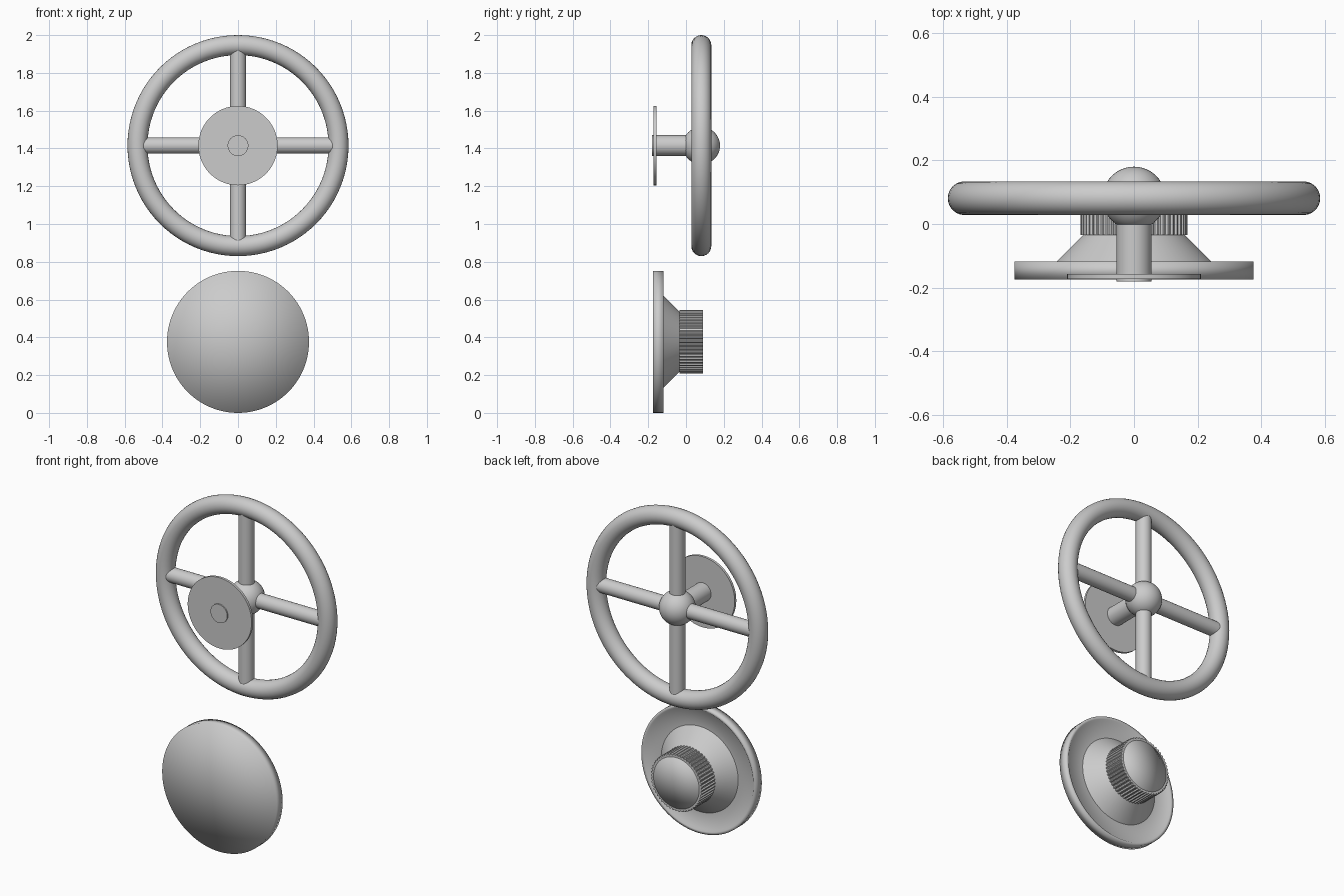
import bpy, bmesh, math
from mathutils import Vector

if "Cube" in bpy.data.objects:
    bpy.data.objects.remove(bpy.data.objects["Cube"])

WHEEL = Vector((0, 0.081, 1.415))
DIAL_Z = 0.376


def finish(name, bm, angle=35):
    bmesh.ops.recalc_face_normals(bm, faces=bm.faces)
    mesh = bpy.data.meshes.new(name)
    bm.to_mesh(mesh)
    bm.free()
    obj = bpy.data.objects.new(name, mesh)
    bpy.context.collection.objects.link(obj)
    bpy.ops.object.select_all(action='DESELECT')
    obj.select_set(True)
    bpy.context.view_layer.objects.active = obj
    bpy.ops.object.shade_smooth_by_angle(angle=math.radians(angle))
    return obj


def lathe(name, profile, z, sides=64, angle=35, flute=None):
    """Revolve (radius, y) points round the y axis; flute(i) scales each radius."""
    bm = bmesh.new()
    rings = []
    for r, y in profile:
        if r == 0:
            rings.append([bm.verts.new((0, y, z))] * sides)
            continue
        ring = []
        for i in range(sides):
            a = math.tau * i / sides
            k = r * (flute(i) if flute else 1)
            ring.append(bm.verts.new((k * math.cos(a), y, z + k * math.sin(a))))
        rings.append(ring)
    for lo, hi in zip(rings, rings[1:]):
        for i in range(sides):
            j = (i + 1) % sides
            bm.faces.new(dict.fromkeys((lo[i], lo[j], hi[j], hi[i])))
    return finish(name, bm, angle)


def rod(name, start, end, radius):
    start, end = Vector(start), Vector(end)
    axis = end - start
    bm = bmesh.new()
    bmesh.ops.create_cone(bm, cap_ends=True, segments=32, radius1=radius,
                          radius2=radius, depth=axis.length)
    bm.transform(axis.to_track_quat('Z', 'Y').to_matrix().to_4x4())
    bmesh.ops.translate(bm, verts=bm.verts, vec=(start + end) / 2)
    return finish(name, bm)


# Round wheel rim
bpy.ops.mesh.primitive_torus_add(major_segments=96, minor_segments=24,
                                 major_radius=0.532, minor_radius=0.053,
                                 location=WHEEL, rotation=(math.pi / 2, 0, 0))
rim = bpy.context.object
rim.name = "wheel_rim"
bpy.ops.object.shade_smooth()

# Crossed spokes buried in the rim
for label, d in (("horizontal", Vector((0.525, 0, 0))), ("vertical", Vector((0, 0, 0.525)))):
    rod(label + "_spoke", WHEEL - d, WHEEL + d, 0.043)

# Ball hub, shaft and thin washer plate
bpy.ops.mesh.primitive_uv_sphere_add(segments=48, ring_count=24, radius=0.099, location=WHEEL)
bpy.context.object.name = "wheel_hub"
bpy.ops.object.shade_smooth()
rod("wheel_shaft", (0, -0.18, WHEEL.z), WHEEL, 0.055)
lathe("shaft_plate", [(0, -0.172), (0.21, -0.172), (0.21, -0.157), (0, -0.157)], WHEEL.z)

# Dial disc, softly shaded, with a shallow recess behind its lip
lathe("dial_disc", [(0, -0.174), (0.376, -0.174), (0.376, -0.118), (0.36, -0.118),
                    (0.35, -0.128), (0.24, -0.128), (0, -0.128)], DIAL_Z, 96, 180)

# Cone between the disc and the knob
lathe("dial_cone", [(0.253, -0.128), (0.158, -0.033), (0, -0.033)], DIAL_Z, 64)

# Fluted grip with a plain cap
lathe("knob_grip", [(0, -0.035), (0.168, -0.035), (0.168, 0.09), (0.15, 0.09), (0, 0.09)],
      DIAL_Z, 208, 25, lambda i: 1.0 if i % 4 < 2 else 0.96)
lathe("knob_cap", [(0.15, 0.08), (0.15, 0.091), (0, 0.091)], DIAL_Z, 64, 180)
